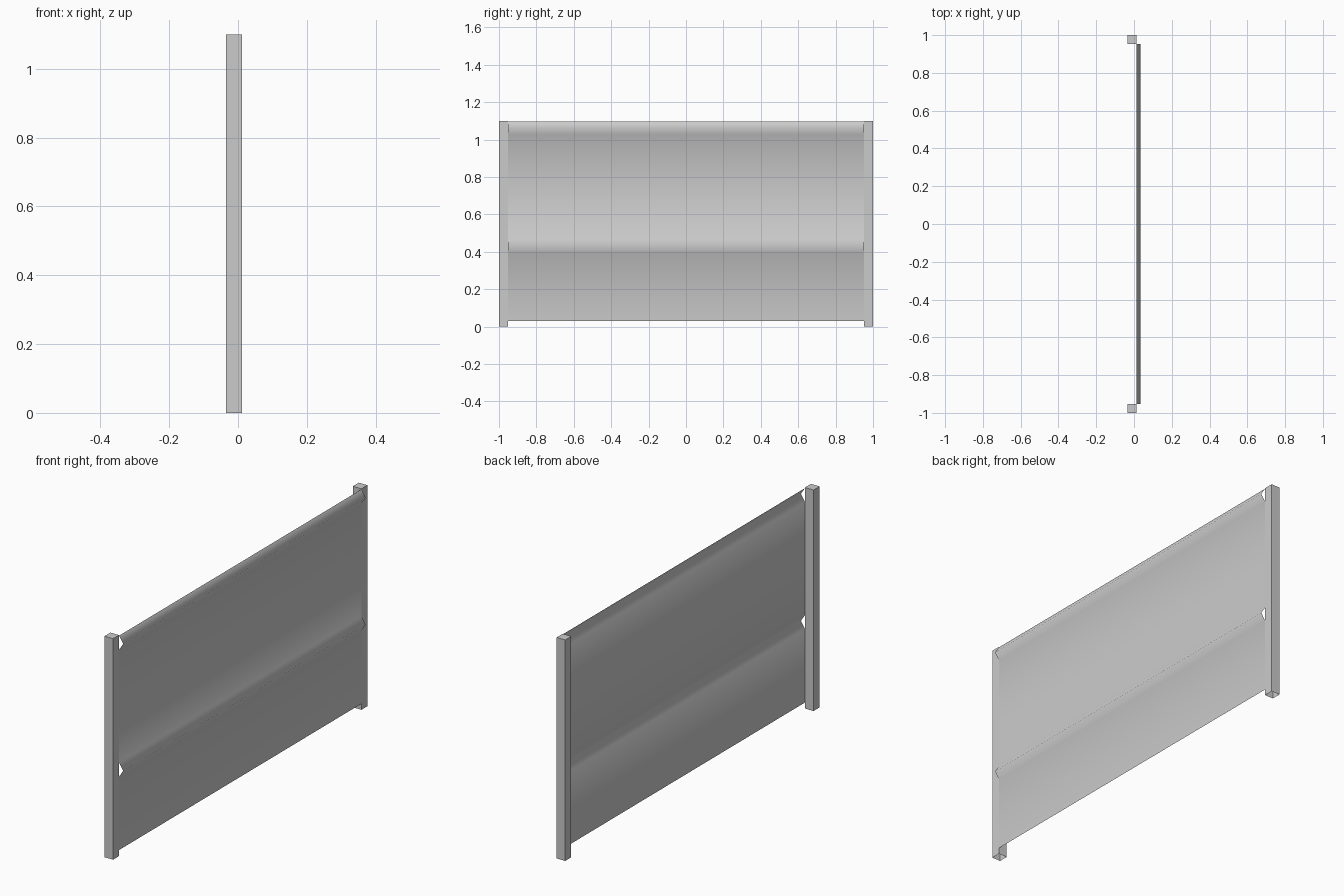
import bpy
import bmesh

if "Cube" in bpy.data.objects:
    bpy.data.objects.remove(bpy.data.objects["Cube"])

steel = bpy.data.materials.new("light grey steel")
steel.use_nodes = True
grey = (0.6, 0.6, 0.6, 1)
steel.diffuse_color = grey
steel.node_tree.nodes["Principled BSDF"].inputs["Base Color"].default_value = grey

HEIGHT = 1.1
POST_BACK, POST_FACE = -0.035, 0.012
POST_INNER = 0.953


def add_object(name, bm):
    mesh = bpy.data.meshes.new(name)
    bm.to_mesh(mesh)
    bm.free()
    mesh.materials.append(steel)
    obj = bpy.data.objects.new(name, mesh)
    bpy.context.collection.objects.link(obj)
    return obj


# Hollow square posts, capped on top and open underneath
def add_post(name, side):
    bm = bmesh.new()
    bmesh.ops.create_cube(bm, size=1)
    for v in bm.verts:
        v.co.x = POST_FACE if v.co.x > 0 else POST_BACK
        v.co.y = side * (POST_INNER + 1) / 2 + v.co.y * (1 - POST_INNER)
        v.co.z = HEIGHT if v.co.z > 0 else 0
    bottom = [f for f in bm.faces if f.normal.z < -0.9]
    bmesh.ops.delete(bm, geom=bottom, context="FACES_ONLY")
    add_object(name, bm)


add_post("front_post", -1)
add_post("back_post", 1)

# Thin sheet with two pressed horizontal ridges, extruded between the posts
RIDGE_X = 0.035
RIDGE_HALF = 0.035
profile = [(POST_FACE, 0.03)]
for z in (0.43, 1.062):
    profile += [(POST_FACE, z - RIDGE_HALF), (RIDGE_X, z), (POST_FACE, z + RIDGE_HALF)]

bm = bmesh.new()
near = [bm.verts.new((x, -POST_INNER, z)) for x, z in profile]
far = [bm.verts.new((x, POST_INNER, z)) for x, z in profile]
for i in range(len(profile) - 1):
    face = bm.faces.new((near[i], far[i], far[i + 1], near[i + 1]))
    face.smooth = True
add_object("ridged_panel", bm)
